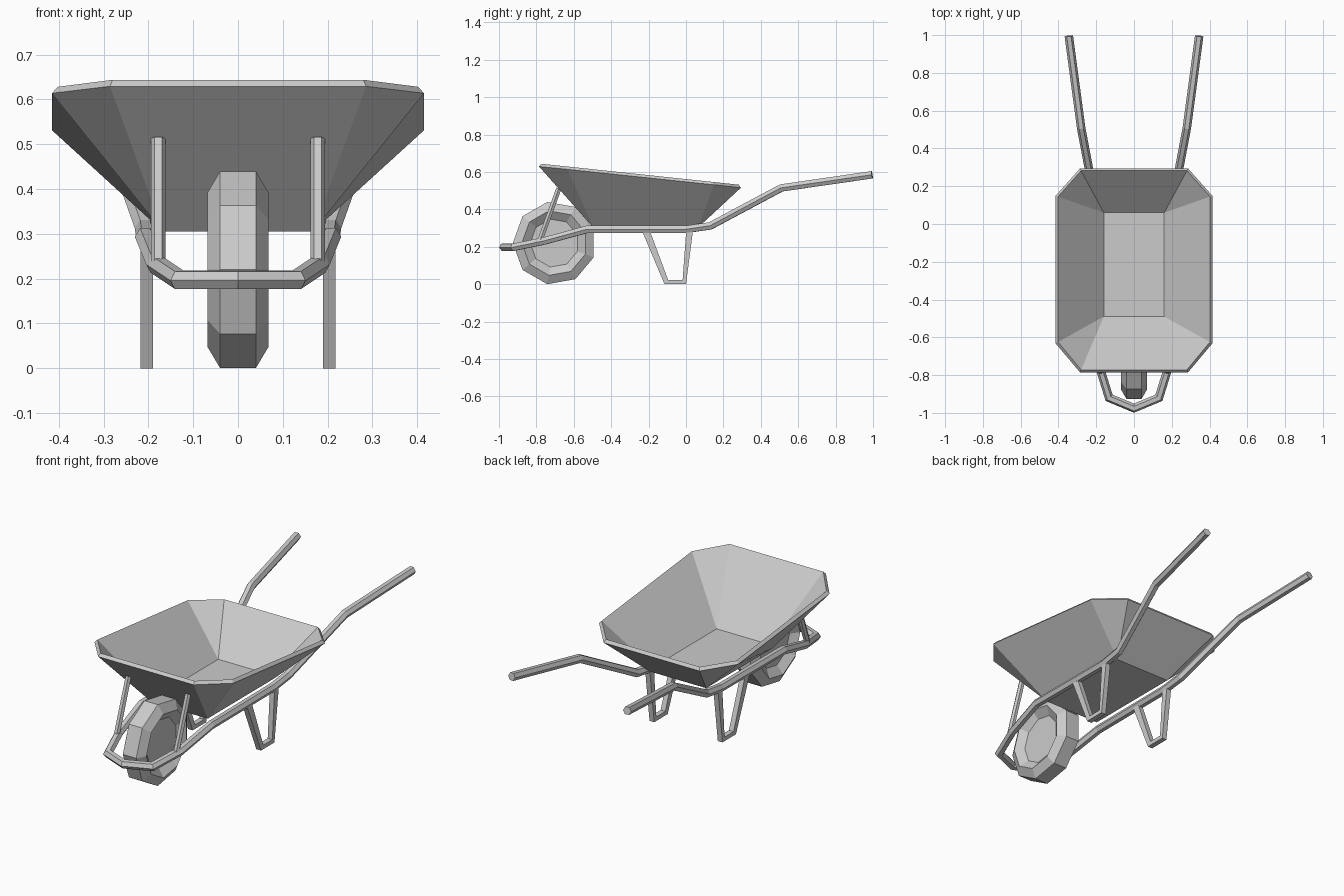
import bpy, math
from mathutils import Vector

if "Cube" in bpy.data.objects:
    bpy.data.objects.remove(bpy.data.objects["Cube"])


def make(name, verts, faces):
    me = bpy.data.meshes.new(name)
    me.from_pydata([tuple(v) for v in verts], [], faces)
    me.update()
    ob = bpy.data.objects.new(name, me)
    bpy.context.collection.objects.link(ob)
    return ob


def tube(name, path, r, n=6):
    """Sweep an n-sided section along a path with mitred bends."""
    pts = [Vector(p) for p in path]
    dirs = [(b - a).normalized() for a, b in zip(pts, pts[1:])]
    side = dirs[0].cross(Vector((0, 0, 1))).normalized()
    up = side.cross(dirs[0])
    ring = [pts[0] + r * (math.cos(2 * math.pi * k / n) * side + math.sin(2 * math.pi * k / n) * up)
            for k in range(n)]
    verts = list(ring)
    for i, d in enumerate(dirs):
        p = pts[i + 1]
        t = (d + dirs[min(i + 1, len(dirs) - 1)]).normalized()
        ring = [v + d * ((p - v).dot(t) / d.dot(t)) for v in ring]
        verts += ring
    faces = [(s * n + k, s * n + n + k, s * n + n + (k + 1) % n, s * n + (k + 1) % n)
             for s in range(len(dirs)) for k in range(n)]
    last = len(dirs) * n
    faces += [tuple(range(n)), tuple(last + k for k in reversed(range(n)))]
    return make(name, verts, faces)


# Tray: rectangular floor, sloping eight-sided rim, solid walls
def rim_z(y):
    return 0.562 - 0.106 * y


floor = [(-.16, -.49), (.16, -.49), (.16, .06), (-.16, .06)]
rim = [(-.28, -.772), (.28, -.772), (.402, -.625), (.402, .145),
       (.28, .282), (-.28, .282), (-.402, .145), (-.402, -.625)]
verts = [(x, y, .325) for x, y in floor] + [(x, y, rim_z(y)) for x, y in rim]
faces = [(0, 1, 2, 3)]
for i in range(4):
    j = (i + 1) % 4
    faces.append((j, i, 4 + 2 * i, 5 + 2 * i))
    faces.append((j, 5 + 2 * i, 4 + (2 * i + 2) % 8))
tray = make("tray", verts, faces)
mod = tray.modifiers.new("walls", 'SOLIDIFY')
mod.thickness = .02
mod.offset = -1
mod.use_even_offset = True

# Frame: one continuous tube from handle to handle around the wheel
half = [(.345, .995, .585), (.28, .51, .515), (.208, .13, .312), (.205, 0, .293),
        (.208, -.53, .293), (.183, -.755, .232), (.132, -.92, .198)]
tube("frame", half + [(0, -.975, .198)] + [(-x, y, z) for x, y, z in reversed(half)], .0225)

# Legs (bent flat bar) and front struts on both sides
bar = [(-.235, .285), (-.115, 0), (0, 0), (.037, .285),
       (.001, .285), (-.018, .022), (-.095, .022), (-.193, .285)]
for s, label in ((-1, "left"), (1, "right")):
    verts = [(s * x, y, z) for x in (.19, .218) for y, z in bar]
    faces = []
    for i, j in ((0, 7), (1, 6), (2, 5)):
        q = (i, i + 1, j - 1, j)
        faces += [q, tuple(8 + k for k in reversed(q))]
    faces += [(i, i + 8, (i + 1) % 8 + 8, (i + 1) % 8) for i in range(8)]
    if s > 0:
        faces = [f[::-1] for f in faces]
    make(label + "_leg", verts, faces)
    tube(label + "_strut", [(s * .178, -.782, .23), (s * .178, -.68, .512)], .016)

# Wheel: nine-sided lathe with chamfered tyre and recessed sides
prof = [(-.035, .13), (-.068, .175), (-.04, .223), (.04, .223), (.068, .175), (.035, .13)]
N, M = 9, 6
verts = []
for k in range(N):
    a = math.pi + 2 * math.pi * k / N
    verts += [(x, -.703 + r * math.cos(a), .22 + r * math.sin(a)) for x, r in prof]
faces = [(k * M + i, (k + 1) % N * M + i, (k + 1) % N * M + i + 1, k * M + i + 1)
         for k in range(N) for i in range(M - 1)]
faces += [tuple(k * M for k in reversed(range(N))), tuple(k * M + M - 1 for k in range(N))]
make("wheel", verts, faces)

# Consistent outward normals on the closed parts
import bmesh
for ob in bpy.data.objects:
    if ob.name != "tray":
        bm = bmesh.new()
        bm.from_mesh(ob.data)
        bmesh.ops.recalc_face_normals(bm, faces=bm.faces)
        bm.to_mesh(ob.data)
        bm.free()
